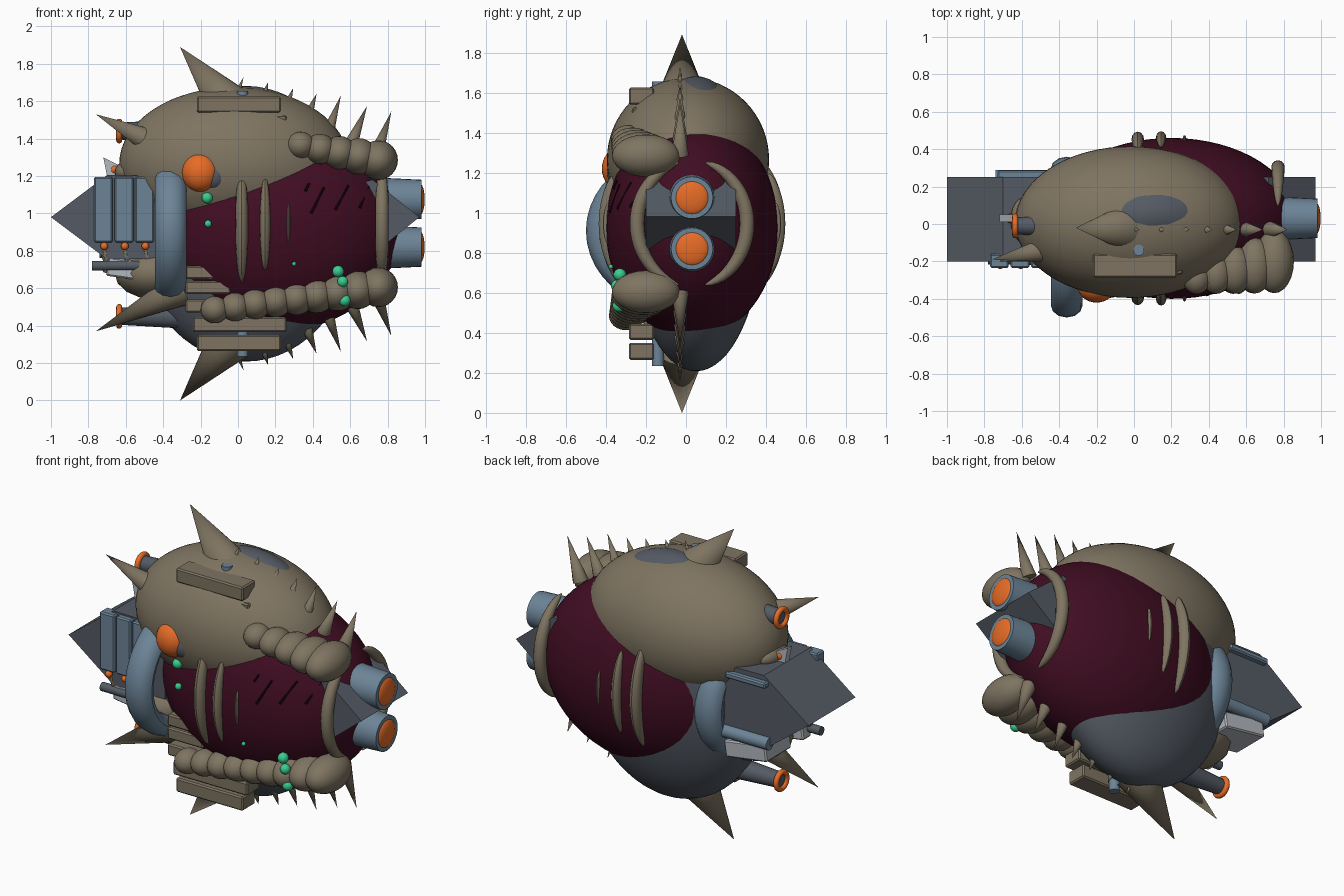
import bpy, bmesh, math
from mathutils import Vector, Matrix

if "Cube" in bpy.data.objects:
    bpy.data.objects.remove(bpy.data.objects["Cube"])

MID = 0.945  # height of the horizontal symmetry plane


def mat(name, r, g, b):
    m = bpy.data.materials.new(name)
    m.diffuse_color = (r, g, b, 1)
    m.use_nodes = True
    m.node_tree.nodes["Principled BSDF"].inputs["Base Color"].default_value = m.diffuse_color
    return m


MAROON = mat("maroon hull", .052, .004, .016)
TAN = mat("tan shell", .21, .175, .12)
BLUE = mat("steel blue", .15, .23, .31)
GREY = mat("dark grey", .09, .105, .13)
ORANGE = mat("orange glow", .8, .15, .02)
GREEN = mat("green bead", .04, .62, .28)
PALE = mat("pale metal", .45, .48, .52)
BLACK = mat("dark slit", .012, .002, .006)


def finish(name, bm, m, angle=35):
    bmesh.ops.recalc_face_normals(bm, faces=bm.faces)
    me = bpy.data.meshes.new(name)
    bm.to_mesh(me)
    bm.free()
    me.materials.append(m)
    me.shade_smooth()
    me.set_sharp_from_angle(angle=math.radians(angle))
    o = bpy.data.objects.new(name, me)
    bpy.context.collection.objects.link(o)
    return o


def ball(name, c, r, m, seg=32):
    r = r if isinstance(r, tuple) else (r, r, r)
    bm = bmesh.new()
    bmesh.ops.create_uvsphere(bm, u_segments=seg, v_segments=seg // 2, radius=1,
                              matrix=Matrix.Translation(c) @ Matrix.Diagonal((*r, 1)))
    return finish(name, bm, m)


def cone(name, a, b, r1, r2, m, seg=20):
    a, b = Vector(a), Vector(b)
    d = b - a
    bm = bmesh.new()
    bmesh.ops.create_cone(bm, cap_ends=True, segments=seg, radius1=r1, radius2=r2, depth=d.length,
                          matrix=Matrix.Translation((a + b) / 2) @ d.to_track_quat('Z', 'Y').to_matrix().to_4x4())
    return finish(name, bm, m)


def box(name, lo, hi, m, tilt=0, bevel=.008):
    lo, hi = Vector(lo), Vector(hi)
    bm = bmesh.new()
    bmesh.ops.create_cube(bm, size=1, matrix=Matrix.Translation((lo + hi) / 2)
                          @ Matrix.Rotation(tilt, 4, 'Y') @ Matrix.Diagonal((*(hi - lo), 1)))
    bmesh.ops.bevel(bm, geom=bm.edges[:], offset=bevel, segments=1, affect='EDGES')
    return finish(name, bm, m, 20)


def prism(name, pts, y0, y1, m):
    bm = bmesh.new()
    f = bm.faces.new([bm.verts.new((x, y0, z)) for x, z in pts])
    ex = bmesh.ops.extrude_face_region(bm, geom=[f])
    bmesh.ops.translate(bm, vec=(0, y1 - y0, 0), verts=[v for v in ex['geom'] if isinstance(v, bmesh.types.BMVert)])
    return finish(name, bm, m, 10)


def hoop(name, x, cy, cz, ry, rz, tx, tr, a0, a1, m, taper=False, n=32):
    """Elliptical tube around the x axis; tx and tr are its half width and half thickness."""
    bm = bmesh.new()
    closed = a1 - a0 >= 360
    rows = []
    for i in range(n if closed else n + 1):
        t = math.radians(a0 + (a1 - a0) * i / n)
        k = math.sqrt(max(.01, 1 - (2 * i / n - 1) ** 2)) if taper else 1
        row = []
        for j in range(12):
            p = 2 * math.pi * j / 12
            d = tr * k * math.cos(p)
            row.append(bm.verts.new((x + tx * k * math.sin(p), cy + (ry + d) * math.cos(t),
                                     cz + (rz + d) * math.sin(t))))
        rows.append(row)
    for i in range(n):
        a, b = rows[i], rows[(i + 1) % len(rows)]
        for j in range(12):
            bm.faces.new((a[j], a[(j + 1) % 12], b[(j + 1) % 12], b[j]))
    if not closed:
        bm.faces.new(rows[0])
        bm.faces.new(rows[-1])
    return finish(name, bm, m)


def flip(z, s):
    return MID + s * (z - MID)


# Main hull, upper shell and inner core
ball("hull", (.20, .03, .925), (.67, .43, .555), MAROON, 64)
ball("upper_shell", (-.02, .01, 1.265), (.615, .405, .41), TAN, 64)
ball("inner_core", (.04, .05, MID), (.6, .33, .737), GREY, 64)
ball("lower_rear_shell", (-.44, -.03, .68), (.22, .22, .14), TAN, 16)

# Nose and tail wedges
prism("tail_wedge", [(-1, .98), (-.7, 1.205), (-.35, 1.2), (-.35, .76), (-.7, .755)], -.2, .25, GREY)
prism("nose_wedge", [(.97, .98), (.72, 1.18), (.4, 1.1), (.4, .86), (.72, .78)], -.2, .25, GREY)

# Blue collar around the rear of the hull
hoop("collar", -.36, -.07, .91, .365, .325, .085, .065, 0, 360, BLUE, n=40)

# Raised ribs on both flanks
for x, ry, rz, ang, w, h in ((.02, .422, .54, 35, .034, .042), (.145, .43, .55, 27, .028, .036),
                             (.27, .425, .55, 11, .01, .02), (.77, .275, .315, 76, .036, .036)):
    for side in (0, 180):
        hoop("flank_rib", x, .03, .945, ry, rz, w, h, side - ang, side + ang, TAN, True, 24)

# Twin thrusters on the right end
for z in (1.075, .82):
    cone("thruster", (.72, .03, z), (.98, .03, z), .118, .105, BLUE, 28)
    ball("thruster_glow", (.972, .03, z), (.026, .085, .085), ORANGE)

# Parts repeated above and below the middle plane
ridge = [(0, 1.65, .03, 1.73), (.14, 1.63, .16, 1.70), (.26, 1.57, .295, 1.67), (.37, 1.51, .42, 1.64),
         (.48, 1.43, .55, 1.63), (.60, 1.36, .69, 1.575), (.73, 1.29, .82, 1.545)]
for s in (1, -1):
    cone("great_spike", (-.04, -.02, flip(1.57, s)), (-.31, -.02, flip(1.89, s)), .125, 0, TAN, 24)
    for i, (xa, za, xb, zb) in enumerate(ridge):
        cone("ridge_spike", (xa, -.03, flip(za, s)), (xb, -.03, flip(zb, s)), .014 + .005 * i, 0, TAN, 12)
    z = flip(1.44, s)
    cone("exhaust_tube", (-.3, -.01, z), (-.635, -.01, z), .065, .045, GREY)
    hoop("exhaust_ring", -.635, -.01, z, .05, .05, .016, .016, 0, 360, ORANGE)
    zs = sorted((flip(1.54, s), flip(1.625, s)))
    box("outer_block", (-.22, -.285, zs[0]), (.23, -.16, zs[1]), TAN)
    cone("valve_post", (.025, -.14, flip(1.5, s)), (.025, -.14, flip(1.655, s)), .03, .03, BLUE, 14)
cone("upper_side_spike", (-.48, -.14, 1.39), (-.76, -.19, 1.53), .065, 0, TAN)
cone("lower_side_spike", (-.3, -.16, .6), (-.76, -.19, .37), .095, 0, TAN)

# Blocks stacked inside the outer ones
box("upper_inner_block", (-.24, -.27, 1.485), (.26, -.15, 1.525), TAN)
box("lower_inner_block", (-.24, -.285, .365), (.26, -.16, .445), TAN)
for z in (.47, .57, .65):
    box("lower_step_block", (-.28, -.28, z), (-.04, -.12, z + .07), TAN)

# Segmented arms swelling toward the right end
for label, n, p, q in (("upper_arm", 5, (.335, -.29, 1.365), (.75, -.2, 1.285)),
                       ("lower_arm", 9, (-.125, -.3, .485), (.75, -.2, .605))):
    for i in range(n):
        t = i / (n - 1)
        c = Vector(p).lerp(Vector(q), t)
        ball(label + "_segment", c, (.075 + .03 * t, .085 + .085 * t, .072 + .034 * t), TAN, 24)

# Orange eye dome and its grey socket
ball("eye_dome", (-.2, -.335, 1.22), (.1, .085, .105), ORANGE)
ball("eye_socket", (-.13, -.325, 1.2), (.08, .07, .08), GREY)

# Green beads
for x, y, z, r in ((-.165, -.345, 1.083, .03), (-.16, -.345, .945, .02), (.3, -.375, .73, .012),
                   (.535, -.33, .69, .032), (.56, -.345, .635, .03), (.57, -.335, .535, .032)):
    ball("green_bead", (x, y, z), r, GREEN, 14)

# Dark slits in the front flank, laid on the hull surface
for xa, za, xb, zb in ((.39, 1.0, .46, 1.14), (.52, 1.02, .59, 1.15), (.65, 1.03, .71, 1.17), (.36, 1.12, .38, 1.16)):
    ends = []
    for x, z in ((xa, za), (xb, zb)):
        k = 1 - ((x - .2) / .67) ** 2 - ((z - .925) / .555) ** 2
        ends.append((x, .03 - .43 * math.sqrt(k) - .001, z))
    cone("flank_slit", ends[0], ends[1], .008, .006, BLACK, 8)

# Rear machinery: panels, beads and claws on the front and back of the wedge
for x in (-.77, -.66, -.55):
    box("rear_panel", (x, -.235, .845), (x + .1, -.16, 1.195), BLUE)
    ball("rear_light", (x + .055, -.22, .825), .021, ORANGE, 12)
    cone("rear_claw", (x + .05, -.17, .85), (x + .075, -.19, .69), .035, .008, TAN, 10)
box("rear_rail", (-.73, .24, 1.14), (-.46, .285, 1.175), BLUE)
cone("front_pipe", (-.78, -.19, .72), (-.5, -.19, .72), .026, .026, GREY, 14)
cone("back_pipe", (-.74, .25, .8), (-.4, .25, .8), .038, .038, BLUE, 16)
box("pale_casing", (-.72, .02, .665), (-.44, .26, .765), PALE, .14)
box("pale_front_plate", (-.7, -.2, .65), (-.46, -.12, .75), PALE, .14)
prism("pale_fin", [(-.72, 1.3), (-.64, 1.26), (-.64, 1.18), (-.7, 1.2)], .01, .05, PALE)
ball("rear_orange_light", (-.66, .03, 1.235), .028, ORANGE, 14)
ball("rear_knob", (-.59, .02, 1.22), (.07, .12, .06), TAN, 20)
